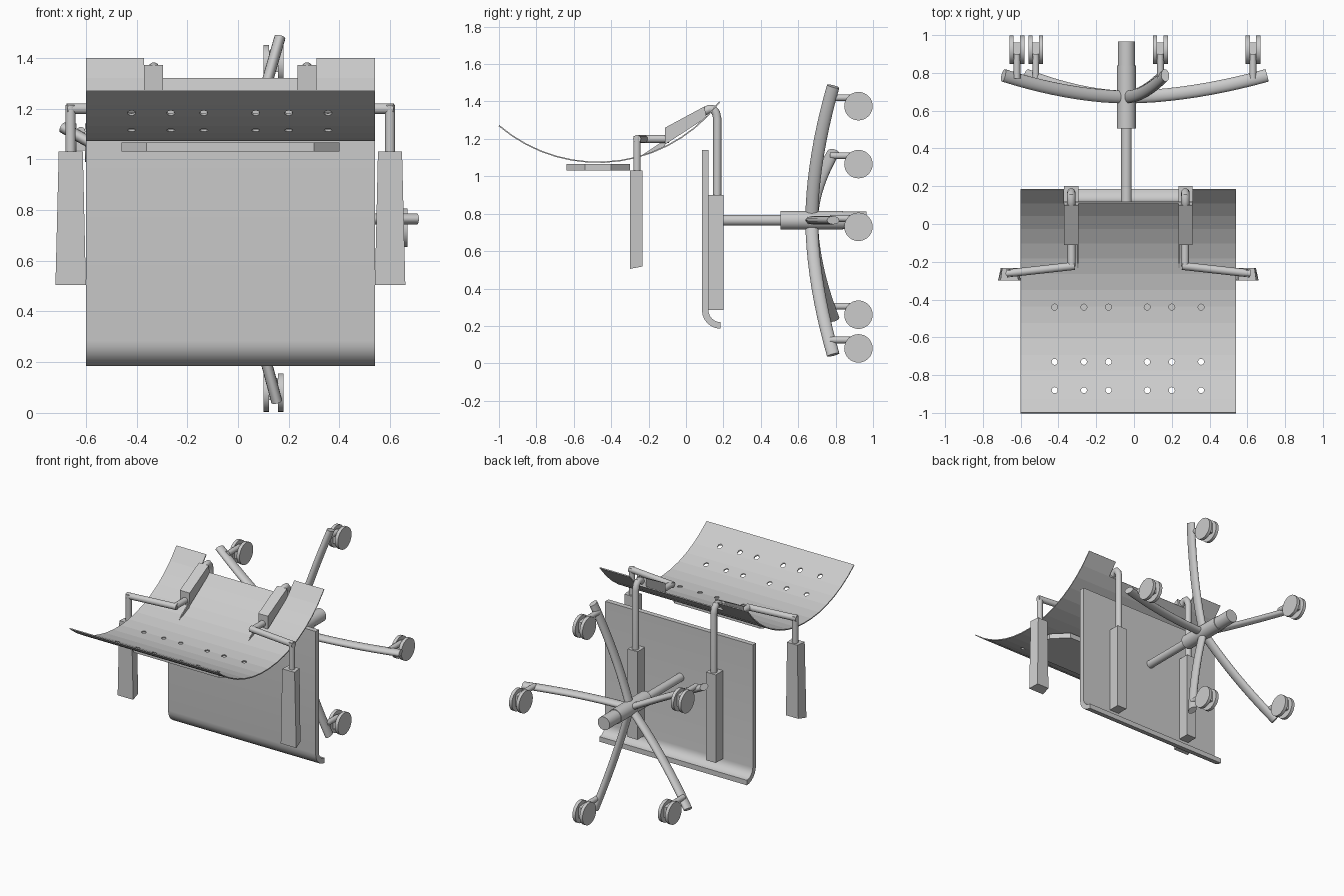
import bpy, bmesh
from math import sin, cos, radians, pi
from mathutils import Vector, Matrix

if "Cube" in bpy.data.objects:
    bpy.data.objects.remove(bpy.data.objects["Cube"])

CX = -0.03  # symmetry plane of the seat and arms


def make(name, bm, smooth=True):
    bmesh.ops.recalc_face_normals(bm, faces=bm.faces)
    me = bpy.data.meshes.new(name)
    bm.to_mesh(me)
    bm.free()
    ob = bpy.data.objects.new(name, me)
    bpy.context.collection.objects.link(ob)
    bpy.context.view_layer.objects.active = ob
    if smooth:
        ob.select_set(True)
        bpy.ops.object.shade_smooth_by_angle(angle=radians(35))
        ob.select_set(False)
    return ob


def prism(bm, pts, axis_vec):
    # extrude a closed polygon of 3D points along a vector
    f = bm.faces.new([bm.verts.new(p) for p in pts])
    r = bmesh.ops.extrude_face_region(bm, geom=[f])
    vs = [v for v in r["geom"] if isinstance(v, bmesh.types.BMVert)]
    bmesh.ops.translate(bm, verts=vs, vec=axis_vec)


def side_prism(bm, yz, x0, x1):
    prism(bm, [(x0, y, z) for y, z in yz], (x1 - x0, 0, 0))


def tube(bm, pts, ra, rb=None, n=16, ref=(0, 1, 0)):
    # sweep an ellipse along a path; rb is the half size towards ref
    rb = rb or ra
    pts = [Vector(p) for p in pts]
    rings = []
    for i, p in enumerate(pts):
        a = (p - pts[i - 1]).normalized() if i else (pts[1] - p).normalized()
        b = (pts[i + 1] - p).normalized() if i < len(pts) - 1 else a
        t = (a + b).normalized()
        k = 1 / max(0.6, t.dot(a))
        r = Vector(ref)
        side = t.cross(r).normalized()
        up = side.cross(t).normalized()
        bend = (b - a).normalized() if (b - a).length > 1e-4 else None
        ring = []
        for j in range(n):
            o = side * ra * cos(2 * pi * j / n) + up * rb * sin(2 * pi * j / n)
            if bend:  # mitre the corner
                o += bend * o.dot(bend) * (k - 1)
            ring.append(bm.verts.new(p + o))
        rings.append(ring)
    for r0, r1 in zip(rings, rings[1:]):
        for j in range(n):
            bm.faces.new((r0[j], r0[(j + 1) % n], r1[(j + 1) % n], r1[j]))
    bm.faces.new(rings[0])
    bm.faces.new(rings[-1])


# seat: flat board with a curled front edge
steps = [radians(a) for a in range(0, 91, 15)]
outer = [(0.185 - 0.1 * cos(a), 0.285 - 0.1 * sin(a)) for a in steps]
inner = [(0.185 - 0.065 * cos(a), 0.285 - 0.065 * sin(a)) for a in reversed(steps)]
bm = bmesh.new()
side_prism(bm, [(0.085, 1.14)] + outer + inner + [(0.12, 1.14)], CX - 0.57, CX + 0.57)
make("seat", bm)

# backrest: thin arc with a notch in the upper edge
angs = [-40.6 + 86 * i / 14 for i in range(15)] + [52.9]
bm = bmesh.new()
grid = [[bm.verts.new((CX + x, -0.47 + 0.815 * sin(radians(a)), 1.89 - 0.815 * cos(radians(a))))
         for x in (-0.57, -0.34, 0.34, 0.57)] for a in angs]
for i in range(15):
    for j in range(3):
        if not (i == 14 and j == 1):
            bm.faces.new((grid[i][j], grid[i][j + 1], grid[i + 1][j + 1], grid[i + 1][j]))
for v in [v for v in bm.verts if not v.link_faces]:
    bm.verts.remove(v)
back = make("backrest", bm, False)
m = back.modifiers.new("thickness", "SOLIDIFY")
m.thickness, m.offset = 0.007, 0

# ventilation holes
bm = bmesh.new()
for y in (-0.88, -0.73, -0.44):
    for x in (-0.42, -0.265, -0.135, 0.07, 0.2, 0.355):
        bmesh.ops.create_cone(bm, cap_ends=True, segments=12, radius1=0.016, radius2=0.016,
                              depth=0.12, matrix=Matrix.Translation((x, y, 1.89 - (0.664 - (y + 0.47) ** 2) ** 0.5)))
cutter = make("hole_cutter", bm, False)
cutter.hide_render = True
m = back.modifiers.new("holes", "BOOLEAN")
m.operation, m.object, m.solver = "DIFFERENCE", cutter, "EXACT"
bpy.context.view_layer.objects.active = back
for name in ("thickness", "holes"):
    bpy.ops.object.modifier_apply(modifier=name)
bpy.data.objects.remove(cutter)

# chamfered plate on the outside of the backrest
bm = bmesh.new()
prism(bm, [(CX + x, y, 1.03) for x, y in
           ((-0.43, -0.54), (-0.33, -0.64), (0.33, -0.64), (0.43, -0.54),
            (0.43, -0.4), (0.33, -0.3), (-0.33, -0.3), (-0.43, -0.4))], (0, 0, 0.037))
make("back_plate", bm)

for s, side in ((-1, "left"), (1, "right")):
    X = lambda d: CX + s * d
    # bracket under the seat
    bm = bmesh.new()
    side_prism(bm, [(0.12, 0.285), (0.2, 0.285), (0.2, 0.9), (0.12, 0.9)], X(0.265), X(0.34))
    make(side + "_seat_bracket", bm)
    # hooked rod joining seat and back
    bm = bmesh.new()
    tube(bm, [(X(0.302), y, z) for y, z in ((0.167, 0.88), (0.167, 1.31), (0.16, 1.34),
         (0.145, 1.358), (0.125, 1.36), (0.105, 1.35), (0.07, 1.33))], 0.022, ref=(1, 0, 0))
    make(side + "_back_rod", bm)
    # bracket on the back with a small fin
    bm = bmesh.new()
    side_prism(bm, [(-0.112, 1.17), (-0.112, 1.26), (0.098, 1.373), (0.11, 1.315)], X(0.265), X(0.34))
    side_prism(bm, [(-0.24, 1.11), (-0.112, 1.155), (-0.112, 1.195)], X(0.265), X(0.272))
    make(side + "_back_bracket", bm)
    # bent arm rod
    bm = bmesh.new()
    tube(bm, [(X(0.30), -0.09, 1.2), (X(0.30), -0.225, 1.2)], 0.021, ref=(1, 0, 0))
    tube(bm, [(X(0.285), -0.222, 1.2), (X(0.645), -0.262, 1.2)], 0.021, ref=(0, 0, 1))
    tube(bm, [(X(0.63), -0.262, 1.215), (X(0.63), -0.262, 1.0)], 0.02)
    make(side + "_arm_rod", bm)
    # tapered armrest
    bm = bmesh.new()
    bot = [(0.57, -0.3, 0.505), (0.69, -0.3, 0.505), (0.675, -0.232, 0.518), (0.58, -0.232, 0.518)]
    top = [(0.582, -0.3, 1.03), (0.677, -0.3, 1.03), (0.668, -0.232, 1.03), (0.588, -0.232, 1.03)]
    b = [bm.verts.new((X(x), y, z)) for x, y, z in bot]
    t = [bm.verts.new((X(x), y, z)) for x, y, z in top]
    bm.faces.new(b)
    bm.faces.new(t)
    for i in range(4):
        k = (i + 1) % 4
        bm.faces.new((b[i], b[k], t[k], t[i]))
    make(side + "_armrest", bm)

# column and hub
HX, HZ = -0.04, 0.765
for name, y0, y1, r in (("column", 0.12, 0.52, 0.028), ("hub", 0.505, 0.84, 0.05),
                        ("hub_end", 0.83, 0.965, 0.046)):
    bm = bmesh.new()
    tube(bm, [(HX, y0, HZ), (HX, y1, HZ)], r, n=32, ref=(1, 0, 0))
    make(name, bm)

# five curved spokes, each with a twin-wheel caster
casters = ((0, 0.63, 0.73), (74, 0.14, 1.375), (151, -0.62, 1.065), (225, -0.52, 0.26), (285, 0.14, 0.08))
for i, (ang, x, z) in enumerate(casters, 1):
    a = radians(ang)
    bm = bmesh.new()
    path = [(0.745 * k / 10, 0.672 + 0.115 * (k / 10) ** 1.8) for k in range(11)]
    tube(bm, [(HX + r * cos(a), y, HZ + r * sin(a)) for r, y in path], 0.022, 0.034)
    make(f"spoke_{i}", bm)
    bm = bmesh.new()
    tube(bm, [(x, 0.77, z + 0.045), (x, 0.9, z + 0.045)], 0.018, ref=(1, 0, 0))
    side_prism(bm, [(0.87, z - 0.03), (0.96, z - 0.03), (0.96, z + 0.045), (0.87, z + 0.055)], x - 0.018, x + 0.018)
    make(f"caster_stem_{i}", bm)
    bm = bmesh.new()
    for x0 in (x - 0.039, x + 0.017):
        tube(bm, [(x0, 0.922, z), (x0 + 0.022, 0.922, z)], 0.076, n=32)
    make(f"caster_wheels_{i}", bm)
